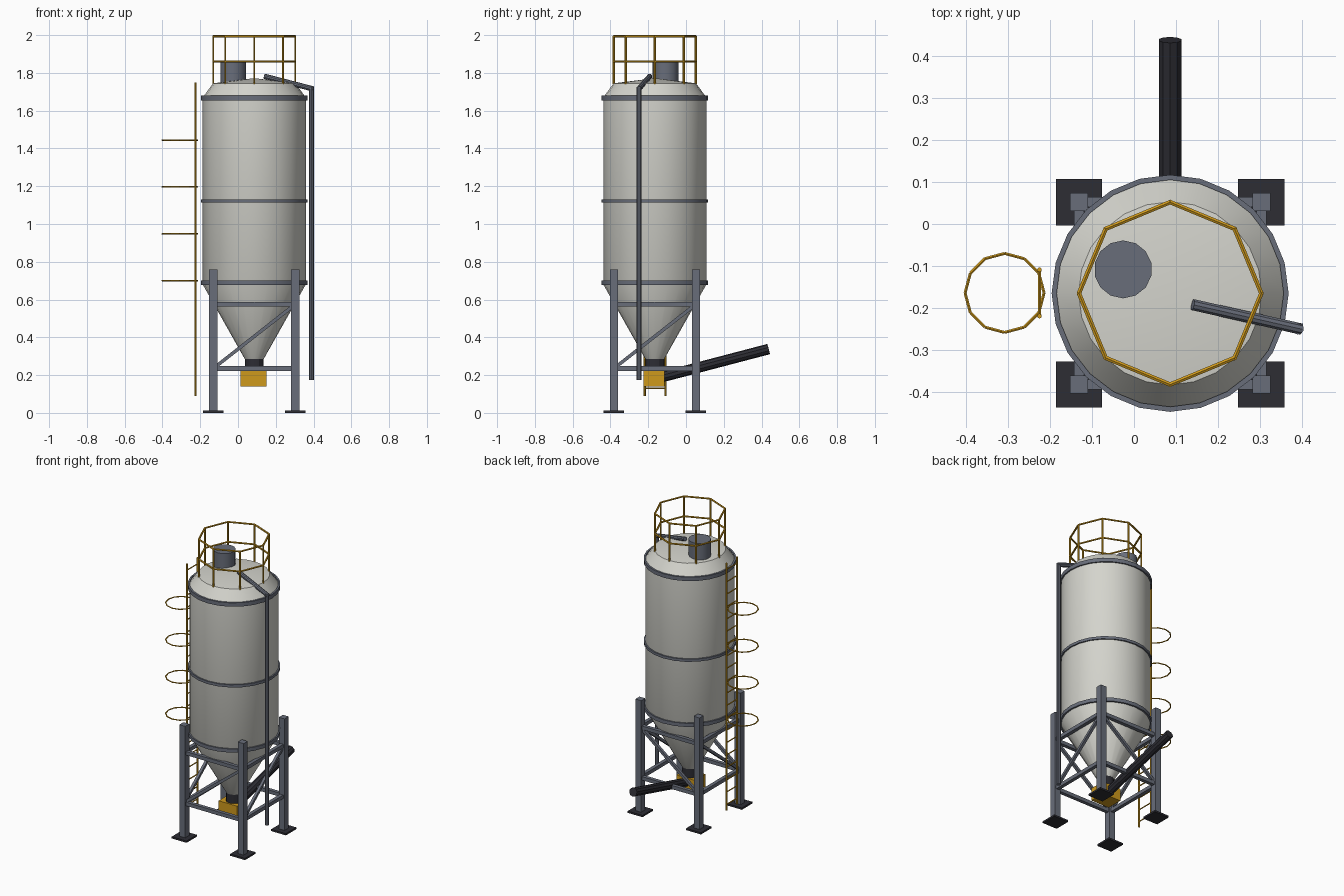
import bpy, bmesh, math
from mathutils import Vector, Matrix

if "Cube" in bpy.data.objects:
    bpy.data.objects.remove(bpy.data.objects["Cube"])

CX, CY = 0.086, -0.165      # tank axis
LEG = 0.217                 # leg offset from the axis


def material(name, rgb):
    m = bpy.data.materials.new(name)
    m.use_nodes = True
    m.diffuse_color = (*rgb, 1)
    m.node_tree.nodes["Principled BSDF"].inputs["Base Color"].default_value = (*rgb, 1)
    return m


SHELL = material("off_white_shell", (0.66, 0.66, 0.61))
STEEL = material("grey_steel", (0.14, 0.155, 0.195))
YELLOW = material("safety_yellow", (0.62, 0.32, 0.012))
DARK = material("dark_metal", (0.026, 0.026, 0.034))


def finish(bm, name, mat, smooth=False):
    bmesh.ops.recalc_face_normals(bm, faces=bm.faces)
    mesh = bpy.data.meshes.new(name)
    bm.to_mesh(mesh)
    bm.free()
    mesh.materials.append(mat)
    ob = bpy.data.objects.new(name, mesh)
    bpy.context.collection.objects.link(ob)
    if smooth:
        bpy.ops.object.select_all(action='DESELECT')
        ob.select_set(True)
        bpy.context.view_layer.objects.active = ob
        bpy.ops.object.shade_smooth_by_angle(angle=math.radians(30))
    return ob


def add_box(bm, centre, size):
    mat = Matrix.Translation(centre) @ Matrix.Diagonal((*size, 1))
    bmesh.ops.create_cube(bm, size=1, matrix=mat)


def add_bar(bm, a, b, r, sides=6):
    """Straight round bar from a to b."""
    a, b = Vector(a), Vector(b)
    rot = (b - a).to_track_quat('Z', 'Y').to_matrix().to_4x4()
    bmesh.ops.create_cone(bm, cap_ends=True, segments=sides, radius1=r, radius2=r,
                          depth=(b - a).length,
                          matrix=Matrix.Translation((a + b) / 2) @ rot)


def add_beam(bm, a, b, w):
    """Square section beam from a to b."""
    a, b = Vector(a), Vector(b)
    rot = (b - a).to_track_quat('Z', 'Y').to_matrix().to_4x4()
    add_mat = Matrix.Translation((a + b) / 2) @ rot @ Matrix.Diagonal((w, w, (b - a).length, 1))
    bmesh.ops.create_cube(bm, size=1, matrix=add_mat)


def polygon(x, y, z, r, n):
    return [Vector((x + r * math.cos(math.tau * i / n),
                    y + r * math.sin(math.tau * i / n), z)) for i in range(n)]


def add_loop(bm, pts, r, sides=6):
    for i, p in enumerate(pts):
        add_bar(bm, pts[i - 1], p, r, sides)


def lathe(name, profile, mat, sides=24, smooth=True):
    """Revolve (radius, height) points about the tank axis."""
    bm = bmesh.new()
    verts = [bm.verts.new((CX + r, CY, z)) for r, z in profile]
    edges = [bm.edges.new(p) for p in zip(verts, verts[1:])]
    bmesh.ops.spin(bm, geom=verts + edges, cent=(CX, CY, 0), axis=(0, 0, 1),
                   angle=math.tau, steps=sides)
    bmesh.ops.remove_doubles(bm, verts=bm.verts, dist=1e-4)
    return finish(bm, name, mat, smooth)


# Tank: hopper cone, barrel and roof in one shell
lathe("tank_shell", [(0, 0.285), (0.05, 0.285), (0.273, 0.68), (0.273, 1.67),
                     (0.218, 1.745), (0, 1.772)], SHELL)

# Stiffening rings around the barrel
for name, z, h in (("top_ring", 1.668, 0.026), ("middle_ring", 1.122, 0.018),
                   ("bottom_ring", 0.688, 0.024)):
    lo, hi = z - h / 2, z + h / 2
    lathe(name, [(0.27, lo), (0.282, lo), (0.282, hi), (0.27, hi)], STEEL)

# Outlet collar and feeder box
lathe("outlet_collar", [(0, 0.215), (0.05, 0.215), (0.05, 0.29), (0, 0.29)], DARK, 12)
bm = bmesh.new()
add_box(bm, (CX - 0.004, CY - 0.004, 0.183), (0.138, 0.11, 0.084))
finish(bm, "feeder_box", YELLOW)

# Inclined screw conveyor
bm = bmesh.new()
add_bar(bm, (CX, CY, 0.18), (CX, 0.438, 0.338), 0.028, 10)
finish(bm, "screw_conveyor", DARK)

# Legs and foot plates
corners = [(CX + sx * LEG, CY + sy * LEG) for sx, sy in ((-1, -1), (1, -1), (1, 1), (-1, 1))]
legs, feet = bmesh.new(), bmesh.new()
for x, y in corners:
    add_box(legs, (x, y, 0.385), (0.043, 0.043, 0.75))
    add_box(feet, (x, y, 0.006), (0.11, 0.11, 0.012))
finish(legs, "support_legs", STEEL)
finish(feet, "foot_plates", DARK)

# Horizontal and diagonal bracing on the four sides
LOW, HIGH = 0.235, 0.575
bm = bmesh.new()
for i in range(4):
    a, b = corners[i - 1], corners[i]
    for z in (LOW, HIGH):
        add_beam(bm, (*a, z), (*b, z), 0.024)
    a, b = sorted((a, b))
    add_beam(bm, (*a, LOW), (*b, HIGH), 0.018)
finish(bm, "leg_bracing", STEEL)

# Roof guard rail
bm = bmesh.new()
for z in (1.86, 1.994):
    add_loop(bm, polygon(CX, CY, z, LEG, 8), 0.006)
for p in polygon(CX, CY, 1.74, LEG, 8):
    add_bar(bm, p, (p.x, p.y, 1.994), 0.006)
finish(bm, "roof_guard_rail", YELLOW)

# Roof dust filter
bm = bmesh.new()
add_bar(bm, (-0.026, -0.108, 1.74), (-0.026, -0.108, 1.86), 0.069, 14)
finish(bm, "dust_filter", STEEL, True)

# Fill pipe: riser and sloping inlet
bm = bmesh.new()
add_bar(bm, (0.39, -0.249, 0.175), (0.39, -0.249, 1.725), 0.014, 10)
add_bar(bm, (0.398, -0.25, 1.715), (0.14, -0.192, 1.782), 0.014, 10)
finish(bm, "fill_pipe", STEEL, True)

# Ladder with stringers and rungs
LX, LY, HALF = -0.225, -0.164, 0.055
bm = bmesh.new()
for s in (-1, 1):
    add_bar(bm, (LX, LY + s * HALF, 0.09), (LX, LY + s * HALF, 1.75), 0.006)
for i in range(20):
    z = 0.13 + i * 0.083
    add_bar(bm, (LX, LY - HALF, z), (LX, LY + HALF, z), 0.004)
finish(bm, "ladder", YELLOW)

# Ladder safety hoops
bm = bmesh.new()
for i in range(4):
    add_loop(bm, polygon(-0.308, LY, 0.7 + i * 0.248, 0.094, 12), 0.004)
finish(bm, "ladder_hoops", YELLOW)
